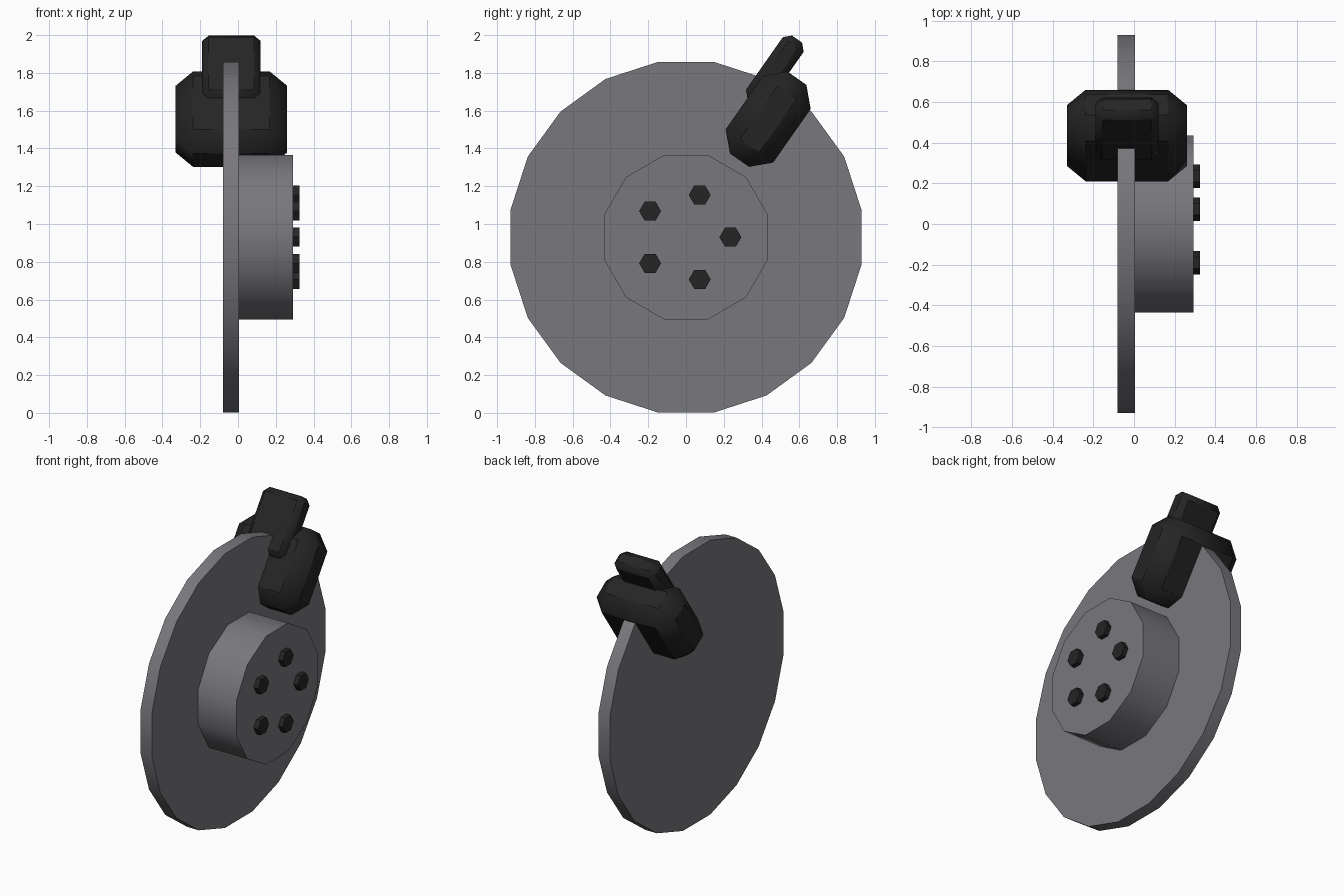
import bpy
import math
from mathutils import Matrix, Vector

if "Cube" in bpy.data.objects:
    bpy.data.objects.remove(bpy.data.objects["Cube"], do_unlink=True)


def make_material(name, color):
    mat = bpy.data.materials.new(name)
    mat.use_nodes = True
    mat.diffuse_color = color
    mat.node_tree.nodes["Principled BSDF"].inputs["Base Color"].default_value = color
    return mat


steel = make_material("steel grey", (0.19, 0.185, 0.205, 1))
black = make_material("matte black", (0.018, 0.018, 0.018, 1))
AXLE = Vector((0, 0, 0.93))


def finish(name, mat):
    obj = bpy.context.object
    obj.name = name
    obj.data.materials.append(mat)
    bpy.ops.object.transform_apply(location=False, rotation=True, scale=True)
    bpy.ops.object.shade_smooth_by_angle(angle=math.radians(50))
    return obj


def drum(name, mat, sides, radius, x0, x1, y=0, z=0, turn=0):
    """Prism along x, placed relative to the axle."""
    bpy.ops.mesh.primitive_cylinder_add(vertices=sides, radius=radius, depth=x1 - x0)
    obj = bpy.context.object
    spin = Matrix.Rotation(math.radians(90), 4, 'Y') @ Matrix.Rotation(turn, 4, 'Z')
    obj.matrix_world = Matrix.Translation(AXLE + Vector(((x0 + x1) / 2, y, z))) @ spin
    return finish(name, mat)


# Radial frame of the caliper: tilted about x, local z points outward
tilt = Matrix.Translation((-0.035, 0.435, 1.555)) @ Matrix.Rotation(math.radians(-35), 4, 'X')


def block(name, size, offset, bevel):
    """Chamfered box in the caliper frame."""
    bpy.ops.mesh.primitive_cube_add(size=1)
    obj = bpy.context.object
    obj.matrix_world = tilt @ Matrix.Translation(offset) @ Matrix.Diagonal((*size, 1))
    finish(name, black)
    mod = obj.modifiers.new("chamfer", 'BEVEL')
    mod.width = bevel
    mod.segments = 1
    bpy.ops.object.modifier_apply(modifier=mod.name)
    bpy.ops.object.shade_smooth_by_angle(angle=math.radians(50))


# Disc and hub, with flats facing up, down and sideways
drum("brake_disc", steel, 20, 0.94, -0.08, 0.005, turn=math.pi / 20)
drum("hub", steel, 12, 0.45, 0, 0.292, turn=math.pi / 12)

# Ring of hexagonal bolts
for i in range(5):
    a = math.tau * i / 5
    drum(f"bolt_{i + 1}", black, 6, 0.058, 0.285, 0.325,
         0.235 * math.cos(a), 0.235 * math.sin(a))

# Caliper body and the pad on its outer side
block("caliper_body", (0.59, 0.307, 0.53), (0, 0, 0), 0.092)
block("caliper_mount", (0.31, 0.135, 0.41), (0, -0.118, 0.23), 0.035)
